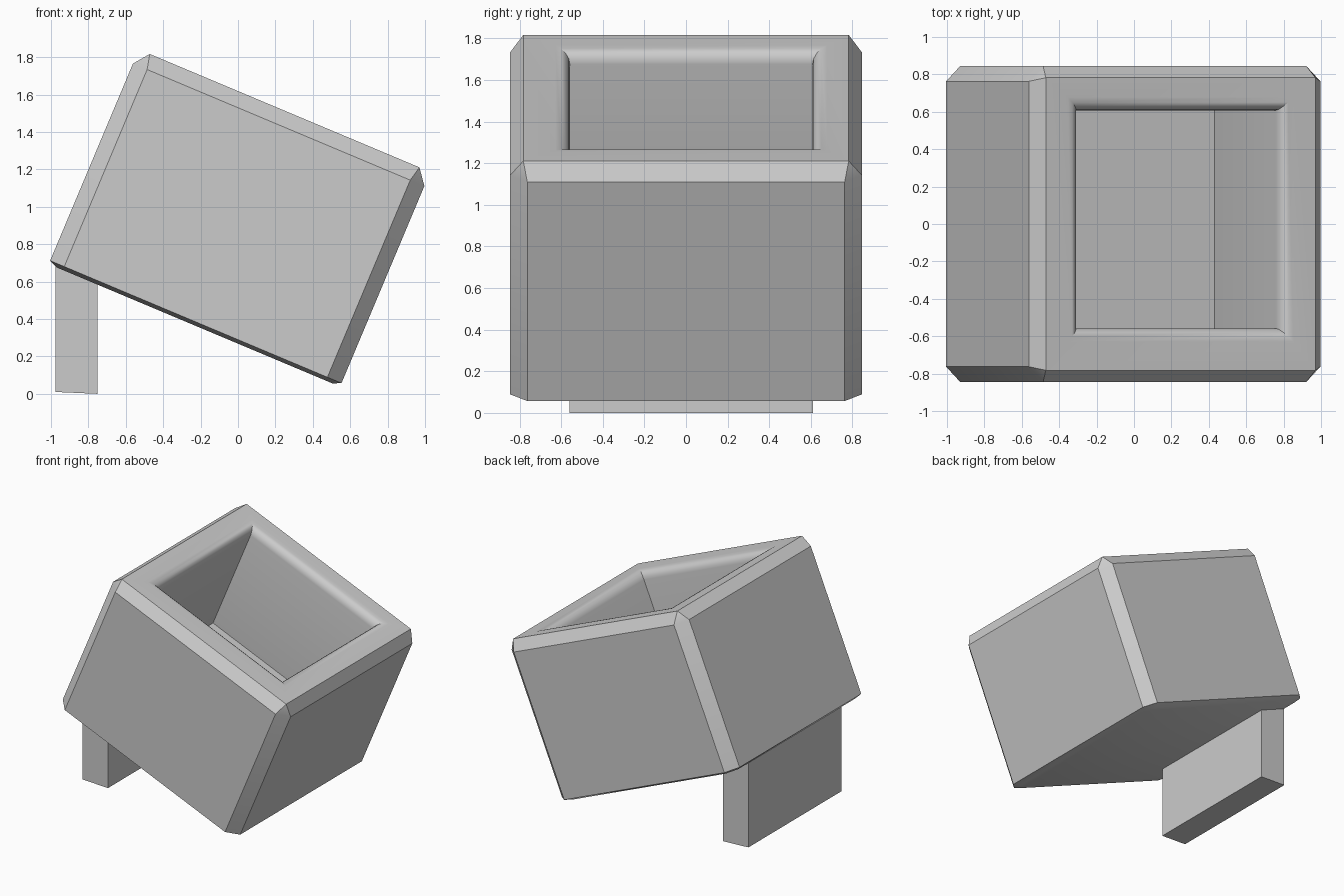
import bpy, bmesh
from math import radians
from mathutils import Matrix

if "Cube" in bpy.data.objects:
    bpy.data.objects.remove(bpy.data.objects["Cube"])

W, H = 1.69, 1.245          # body width/depth and height before tilting


def finish(bm, name, angle=30):
    bmesh.ops.recalc_face_normals(bm, faces=bm.faces[:])
    for f in bm.faces:
        f.smooth = True
    for e in bm.edges:
        e.smooth = e.calc_face_angle(0) < radians(angle)
    me = bpy.data.meshes.new(name)
    bm.to_mesh(me)
    bm.free()
    ob = bpy.data.objects.new(name, me)
    bpy.context.collection.objects.link(ob)
    return ob


def bevel(bm, edges, offset, segments=1):
    bmesh.ops.bevel(bm, geom=edges, offset=offset, segments=segments,
                    profile=0.5, affect='EDGES', clamp_overlap=True)


def cap(bm, sign):
    return max(bm.faces, key=lambda f: sign * f.calc_center_median().z)


# Tilted box: wide flat chamfers on the sides and top, small one underneath
bm = bmesh.new()
bmesh.ops.create_cube(bm, size=1)
bmesh.ops.scale(bm, vec=(W, W, H), verts=bm.verts[:])
bottom = set(cap(bm, -1).edges)
bevel(bm, [e for e in bm.edges if e not in bottom], 0.082)
bevel(bm, list(cap(bm, -1).edges), 0.02)
bmesh.ops.scale(bm, vec=(1.025, 1.025, 1), verts=cap(bm, 1).verts[:])
bmesh.ops.scale(bm, vec=(0.97, 0.97, 1), verts=cap(bm, -1).verts[:])

# Square well with a rounded inner lip, slightly off centre in y
top = cap(bm, 1)
bmesh.ops.inset_region(bm, faces=[top], thickness=0.199, use_even_offset=True)
bmesh.ops.translate(bm, vec=(0, 0.025, 0), verts=top.verts[:])
new = bmesh.ops.extrude_discrete_faces(bm, faces=[top])["faces"]
bmesh.ops.translate(bm, vec=(0, 0, -0.92), verts=new[0].verts[:])
# discrete extrusion leaves walls linked to the rim; weld to be sure
bmesh.ops.remove_doubles(bm, verts=bm.verts[:], dist=1e-5)
lip = [e for e in bm.edges
       if all(abs(v.co.z - H / 2) < 1e-3 and abs(v.co.x) < 0.65 for v in e.verts)]
bevel(bm, lip, 0.07, 4)
bmesh.ops.transform(bm, verts=bm.verts[:],
                    matrix=Matrix.Translation((0.008, 0, 0.94)) @ Matrix.Rotation(radians(22.8), 4, 'Y'))
finish(bm, "tilted_box")

# Broad support leg under the raised side
bm = bmesh.new()
profile = [(-0.975, 0.01), (-0.75, 0.0), (-0.75, 0.70), (-0.975, 0.68)]
face = bm.faces.new([bm.verts.new((x, -0.56, z)) for x, z in profile])
ext = bmesh.ops.extrude_face_region(bm, geom=[face])["geom"]
bmesh.ops.translate(bm, vec=(0, 1.17, 0),
                    verts=[g for g in ext if isinstance(g, bmesh.types.BMVert)])
finish(bm, "support_leg")
